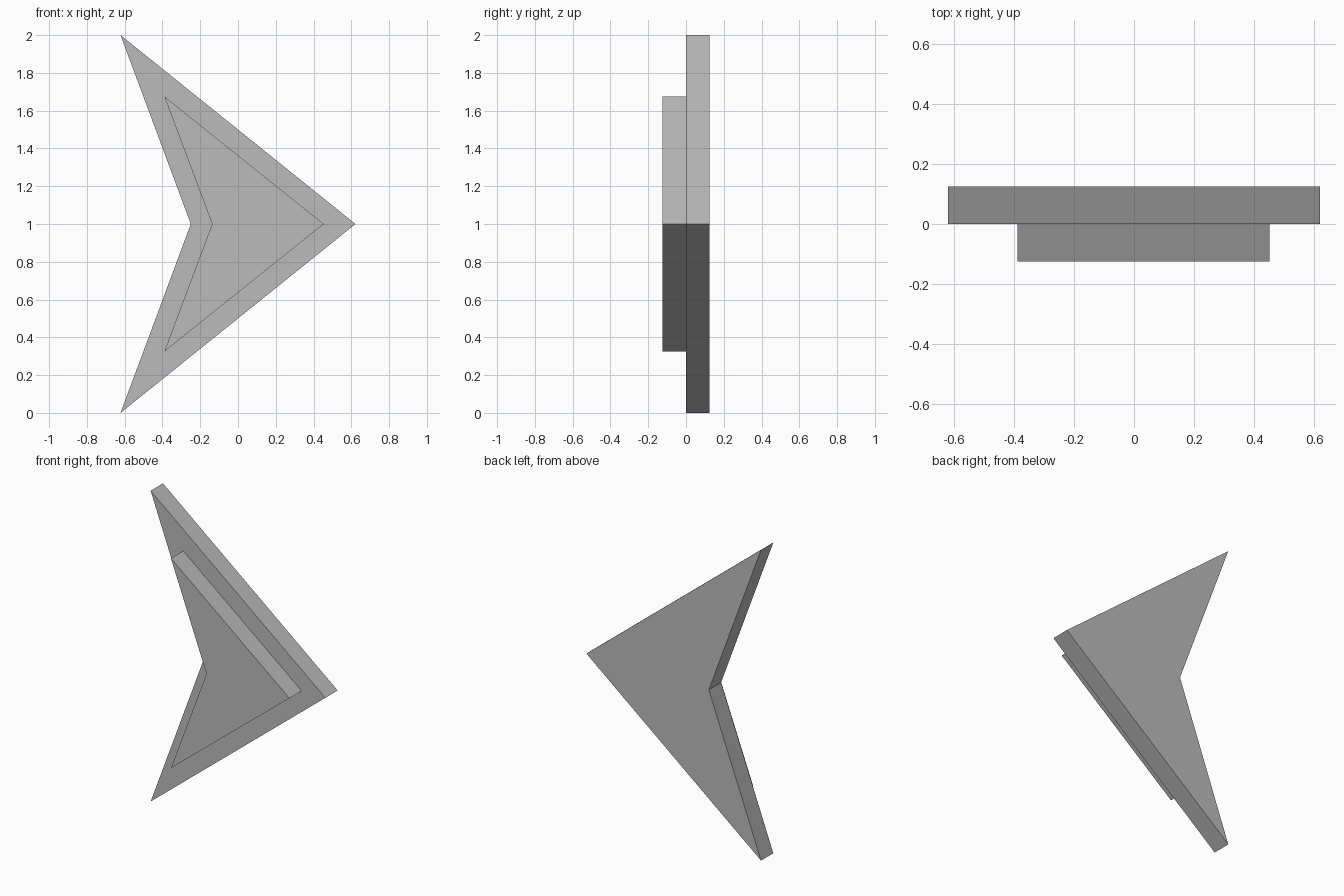
import bpy
import bmesh
from mathutils import Vector

# Remove the default cube
cube = bpy.data.objects.get("Cube")
if cube:
    bpy.data.objects.remove(cube, do_unlink=True)

# Single flat grey
grey = bpy.data.materials.new("mid_grey")
grey.use_nodes = True
colour = (0.5, 0.5, 0.5, 1.0)
grey.diffuse_color = colour
grey.node_tree.nodes["Principled BSDF"].inputs["Base Color"].default_value = colour


def arrowhead(name, tail_x, notch_x, tip_x, half_height, front_y, depth):
    """Swept chevron outline, symmetric about z = 1, extruded towards +y."""
    outline = [(tail_x, 1 - half_height), (tip_x, 1),
               (tail_x, 1 + half_height), (notch_x, 1)]
    bm = bmesh.new()
    face = bm.faces.new([bm.verts.new((x, front_y, z)) for x, z in outline])
    result = bmesh.ops.extrude_face_region(bm, geom=[face], use_keep_orig=True)
    moved = [v for v in result["geom"] if isinstance(v, bmesh.types.BMVert)]
    bmesh.ops.translate(bm, verts=moved, vec=Vector((0, depth, 0)))
    bmesh.ops.recalc_face_normals(bm, faces=bm.faces[:])
    mesh = bpy.data.meshes.new(name)
    bm.to_mesh(mesh)
    bm.free()
    mesh.materials.append(grey)
    obj = bpy.data.objects.new(name, mesh)
    bpy.context.collection.objects.link(obj)
    return obj


# Large back plate and smaller raised plate on its front
arrowhead("back_plate", -0.622, -0.25, 0.622, 1.0, 0.0, 0.125)
arrowhead("raised_front_plate", -0.39, -0.137, 0.453, 0.675, -0.125, 0.125)
